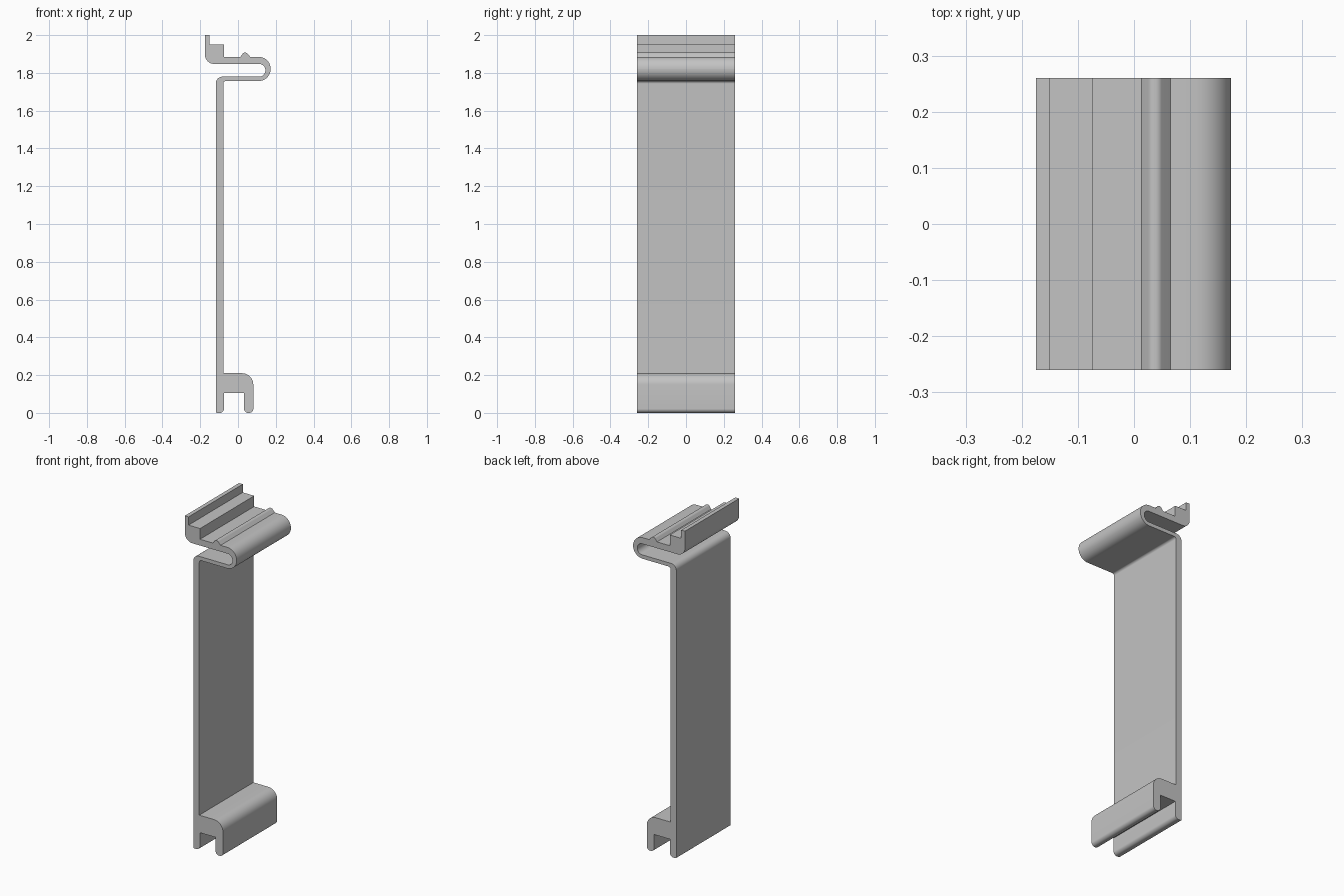
import bpy
import bmesh
import math
from mathutils import Vector

cube = bpy.data.objects.get("Cube")
if cube:
    bpy.data.objects.remove(cube, do_unlink=True)

HALF_WIDTH = 0.26

# Cross-section corners in x and z, each with its fillet radius
LIP_AND_STEP = [
    (-0.175, 2.0, 0), (-0.15, 2.0, 0), (-0.15, 1.95, 0),
    (-0.073, 1.95, 0), (-0.073, 1.885, 0),
]
BUMP = [
    (0.013, 1.885, 0), (0.029, 1.907, 0.014),
    (0.045, 1.907, 0.014), (0.065, 1.885, 0),
]
OUTER_BEND = [(0.173, 1.885, 0.0635), (0.173, 1.757, 0.0635)]
FRONT_OF_WALL = [(-0.078, 1.757, 0.014), (-0.078, 0.21, 0)]
CHANNEL = [
    (0.081, 0.21, 0.06), (0.081, 0, 0.022), (0.032, 0, 0.022),
    (0.032, 0.105, 0), (-0.074, 0.105, 0), (-0.074, 0, 0.022),
]
BACK_OF_WALL = [(-0.117, 0, 0.006), (-0.117, 1.78, 0.035)]
SLOT = [(0.145, 1.78, 0.033), (0.145, 1.847, 0.033)]
UNDERSIDE = [(-0.175, 1.847, 0.05)]


def fillet(before, corner, after, radius, steps=10):
    """Replace a corner by an arc of the given radius."""
    if radius == 0:
        return [corner]
    u = (before - corner).normalized()
    v = (after - corner).normalized()
    half = u.angle(v) / 2
    centre = corner + (u + v).normalized() * radius / math.sin(half)
    reach = radius / math.tan(half)
    start = corner + u * reach - centre
    end = corner + v * reach - centre
    turn = start.angle(end)
    return [
        centre + (start * math.sin(turn * (1 - i / steps))
                  + end * math.sin(turn * i / steps)) / math.sin(turn)
        for i in range(steps + 1)
    ]


def rounded_outline(corners):
    points = [Vector((x, z)) for x, z, r in corners]
    outline = []
    for i, (x, z, radius) in enumerate(corners):
        following = points[(i + 1) % len(points)]
        outline += fillet(points[i - 1], points[i], following, radius)
    return outline


def extrude_profile(name, outline, material):
    bm = bmesh.new()
    face = bm.faces.new([bm.verts.new((p.x, -HALF_WIDTH, p.y)) for p in outline])
    result = bmesh.ops.extrude_face_region(bm, geom=[face], use_keep_orig=True)
    moved = [g for g in result["geom"] if isinstance(g, bmesh.types.BMVert)]
    bmesh.ops.translate(bm, verts=moved, vec=(0, 2 * HALF_WIDTH, 0))
    bmesh.ops.recalc_face_normals(bm, faces=bm.faces)
    mesh = bpy.data.meshes.new(name)
    bm.to_mesh(mesh)
    bm.free()
    mesh.materials.append(material)
    mesh.shade_smooth()
    mesh.set_sharp_from_angle(angle=math.radians(30))
    obj = bpy.data.objects.new(name, mesh)
    bpy.context.collection.objects.link(obj)
    return obj


# Single plain grey
grey = bpy.data.materials.new("plain grey")
grey.use_nodes = True
colour = (0.55, 0.55, 0.55, 1)
grey.diffuse_color = colour
grey.node_tree.nodes["Principled BSDF"].inputs["Base Color"].default_value = colour

# One continuous extruded clip
profile = (LIP_AND_STEP + BUMP + OUTER_BEND + FRONT_OF_WALL + CHANNEL
           + BACK_OF_WALL + SLOT + UNDERSIDE)
extrude_profile("extruded_clip_strip", rounded_outline(profile), grey)
